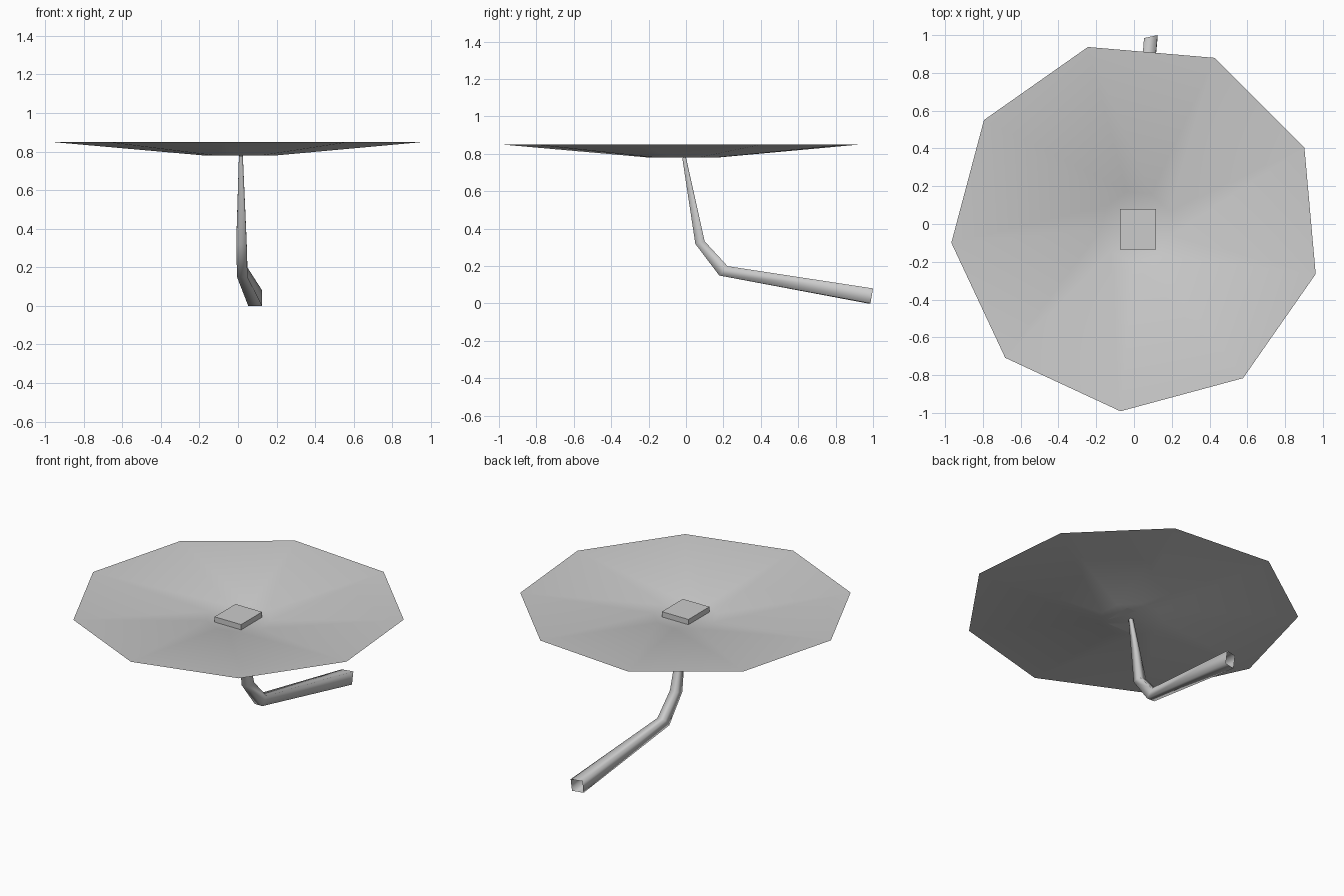
import bpy, bmesh, math
from mathutils import Vector

cube = bpy.data.objects.get("Cube")
if cube:
    bpy.data.objects.remove(cube)

# Single light grey material
grey = bpy.data.materials.new("light grey")
grey.use_nodes = True
GREY = (0.6, 0.6, 0.6, 1)
grey.diffuse_color = GREY
grey.node_tree.nodes["Principled BSDF"].inputs["Base Color"].default_value = GREY


def finish(name, bm, smooth):
    mesh = bpy.data.meshes.new(name)
    bm.to_mesh(mesh)
    bm.free()
    mesh.materials.append(grey)
    for p in mesh.polygons:
        p.use_smooth = smooth
    obj = bpy.data.objects.new(name, mesh)
    bpy.context.collection.objects.link(obj)
    return obj


def bridge(bm, a, b):
    n = len(a)
    for i in range(n):
        bm.faces.new((a[i], a[(i + 1) % n], b[(i + 1) % n], b[i]))


# Shallow nine-sided dish: flat centre and one sloping band
bm = bmesh.new()
SIDES, PHASE = 9, math.radians(-94.9)
rings = []
for radius, z in ((0.19, 0.78), (0.983, 0.85)):
    rings.append([bm.verts.new((0.012 + radius * math.cos(PHASE + math.tau * i / SIDES),
                                -0.012 + radius * math.sin(PHASE + math.tau * i / SIDES), z))
                  for i in range(SIDES)])
bm.faces.new(rings[0])
bridge(bm, rings[0], rings[1])
finish("dish", bm, True)

# Flat block resting in the middle of the dish
bm = bmesh.new()
bmesh.ops.create_cube(bm, size=1)
for v in bm.verts:
    v.co = Vector((0.022, -0.028, 0.797)) + v.co * Vector((0.19, 0.215, 0.034))
finish("centre_block", bm, False)

# Bent, tapering square tube with an open lower end: centre, side half, up half
sections = (
    ((0.015, -0.010, 0.780), (0.010, 0, 0), (0, 0.010, 0.002)),
    ((0.018, 0.075, 0.325), (0.027, 0, 0), (0, 0.025, 0.007)),
    ((0.022, 0.200, 0.174), (0.027, 0, 0), (0, 0.022, 0.025)),
    ((0.089, 0.985, 0.040), (0.036, 0.008, 0), (0, 0.007, 0.040)),
)
bm = bmesh.new()
loops = []
for centre, side, up in sections:
    c, s, u = Vector(centre), Vector(side), Vector(up)
    loops.append([bm.verts.new(c + a * s + b * u)
                  for a, b in ((-1, -1), (1, -1), (1, 1), (-1, 1))])
for lower, upper in zip(loops, loops[1:]):
    bridge(bm, lower, upper)
bmesh.ops.recalc_face_normals(bm, faces=bm.faces)
finish("bent_stem", bm, True)
